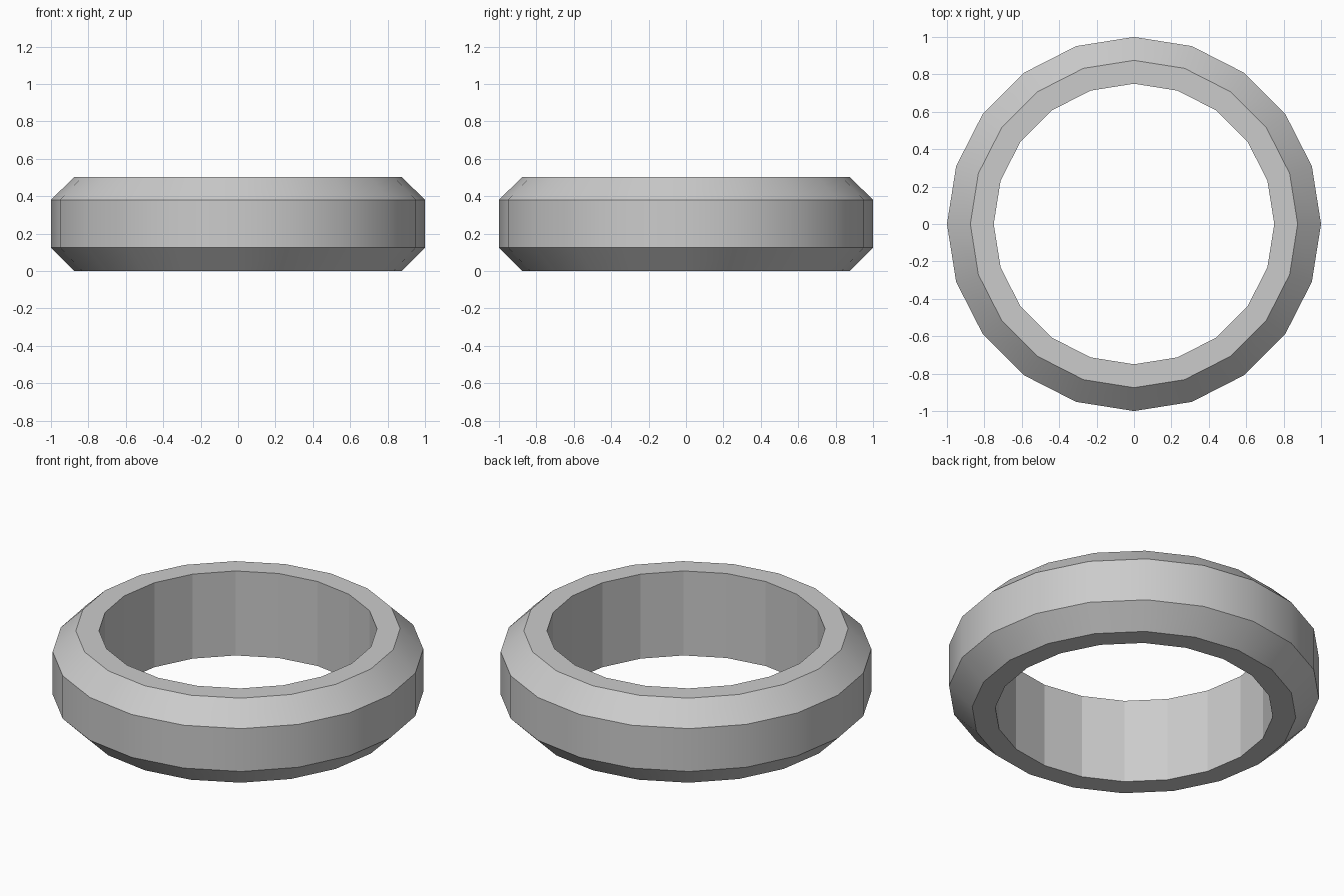
import bpy, bmesh
from math import cos, sin, tau

if "Cube" in bpy.data.objects:
    bpy.data.objects.remove(bpy.data.objects["Cube"])

SIDES = 20
# Closed cross-section (radius, height): inner wall, flat rims, chamfers, outer wall
PROFILE = [(0.75, 0.0), (0.875, 0.0), (1.0, 0.125),
           (1.0, 0.38), (0.875, 0.503), (0.75, 0.503)]


def revolve(name, profile, sides, smooth_bands):
    bm = bmesh.new()
    rings = [[bm.verts.new((r * cos(tau * i / sides), r * sin(tau * i / sides), z))
              for r, z in profile] for i in range(sides)]
    n = len(profile)
    for i in range(sides):
        a, b = rings[i], rings[(i + 1) % sides]
        for j in range(n):
            k = (j + 1) % n
            face = bm.faces.new((a[j], b[j], b[k], a[k]))
            face.smooth = j in smooth_bands
    bmesh.ops.recalc_face_normals(bm, faces=bm.faces[:])
    # Keep the borders between bands crisp
    for e in bm.edges:
        if e.calc_face_angle() > 0.5:
            e.smooth = False
    mesh = bpy.data.meshes.new(name)
    bm.to_mesh(mesh)
    bm.free()
    obj = bpy.data.objects.new(name, mesh)
    bpy.context.collection.objects.link(obj)
    return obj


# Chamfered ring: outer bands smooth, inner wall faceted
revolve("ring", PROFILE, SIDES, {1, 2, 3})
